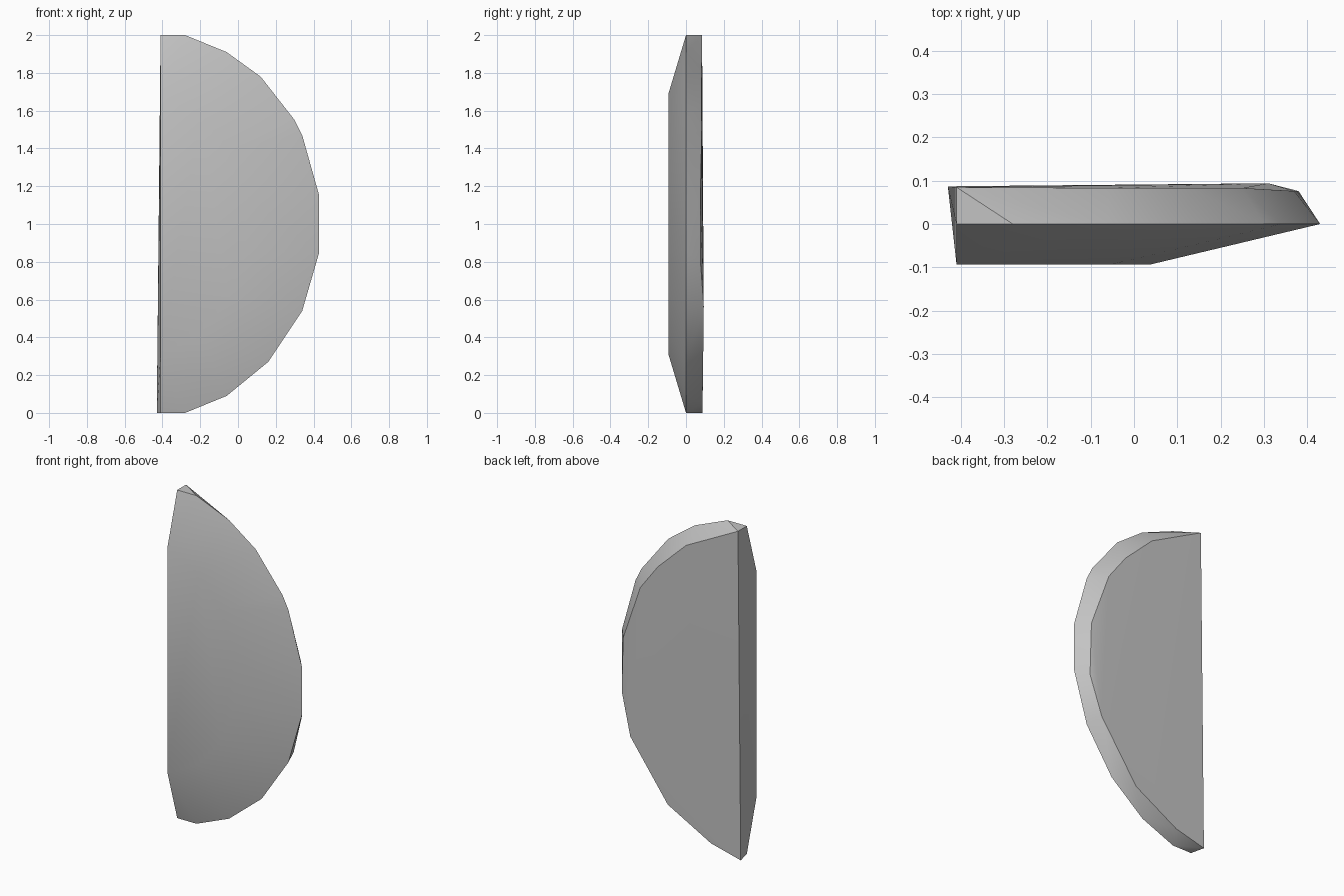
import bpy, bmesh, math

old = bpy.data.objects.get("Cube")
if old:
    bpy.data.objects.remove(old, do_unlink=True)

# Material
grey = bpy.data.materials.new("plain grey")
grey.use_nodes = True
colour = (0.55, 0.55, 0.55, 1)
grey.diffuse_color = colour
grey.node_tree.nodes["Principled BSDF"].inputs["Base Color"].default_value = colour

# Widest outline, at y = 0, as (x, z)
rim = [(-.41, 0), (-.28, 0), (-.06, .09), (.16, .27), (.34, .54), (.43, .85),
       (.43, 1.15), (.34, 1.47), (.30, 1.55), (.12, 1.78), (-.06, 1.91),
       (-.28, 2), (-.41, 2)]
# Upper half of the inset front plateau, as (x, height from the middle)
plateau = [(-.41, .69), (-.20, .58), (-.05, .40), (.04, .15)]
# Slightly uneven back outline, as (x, y, z)
back = [(-.43, .087, 0), (-.23, .087, .05), (.06, .09, .21), (.31, .094, .56),
        (.38, .076, .81), (.37, .076, 1.14), (.25, .083, 1.48),
        (.13, .083, 1.64), (-.06, .083, 1.82), (-.41, .085, 2)]

points = [(x, 0, z) for x, z in rim] + back
points += [(x, -.093, 1 + side * h) for x, h in plateau for side in (-1, 1)]

# Faceted half disc wrapped around the three outlines
bm = bmesh.new()
for p in points:
    bm.verts.new(p)
bmesh.ops.convex_hull(bm, input=bm.verts[:])
bmesh.ops.delete(bm, geom=[v for v in bm.verts if not v.link_faces], context='VERTS')
bmesh.ops.dissolve_limit(bm, angle_limit=math.radians(.5),
                         verts=bm.verts[:], edges=bm.edges[:])
bmesh.ops.recalc_face_normals(bm, faces=bm.faces[:])
mesh = bpy.data.meshes.new("half_disc")
bm.to_mesh(mesh)
bm.free()
mesh.materials.append(grey)
half_disc = bpy.data.objects.new("half_disc", mesh)
bpy.context.collection.objects.link(half_disc)

# Soft shading across the shallow bevels, sharp at the rim
bpy.ops.object.select_all(action='DESELECT')
half_disc.select_set(True)
bpy.context.view_layer.objects.active = half_disc
bpy.ops.object.shade_smooth_by_angle(angle=math.radians(35))
